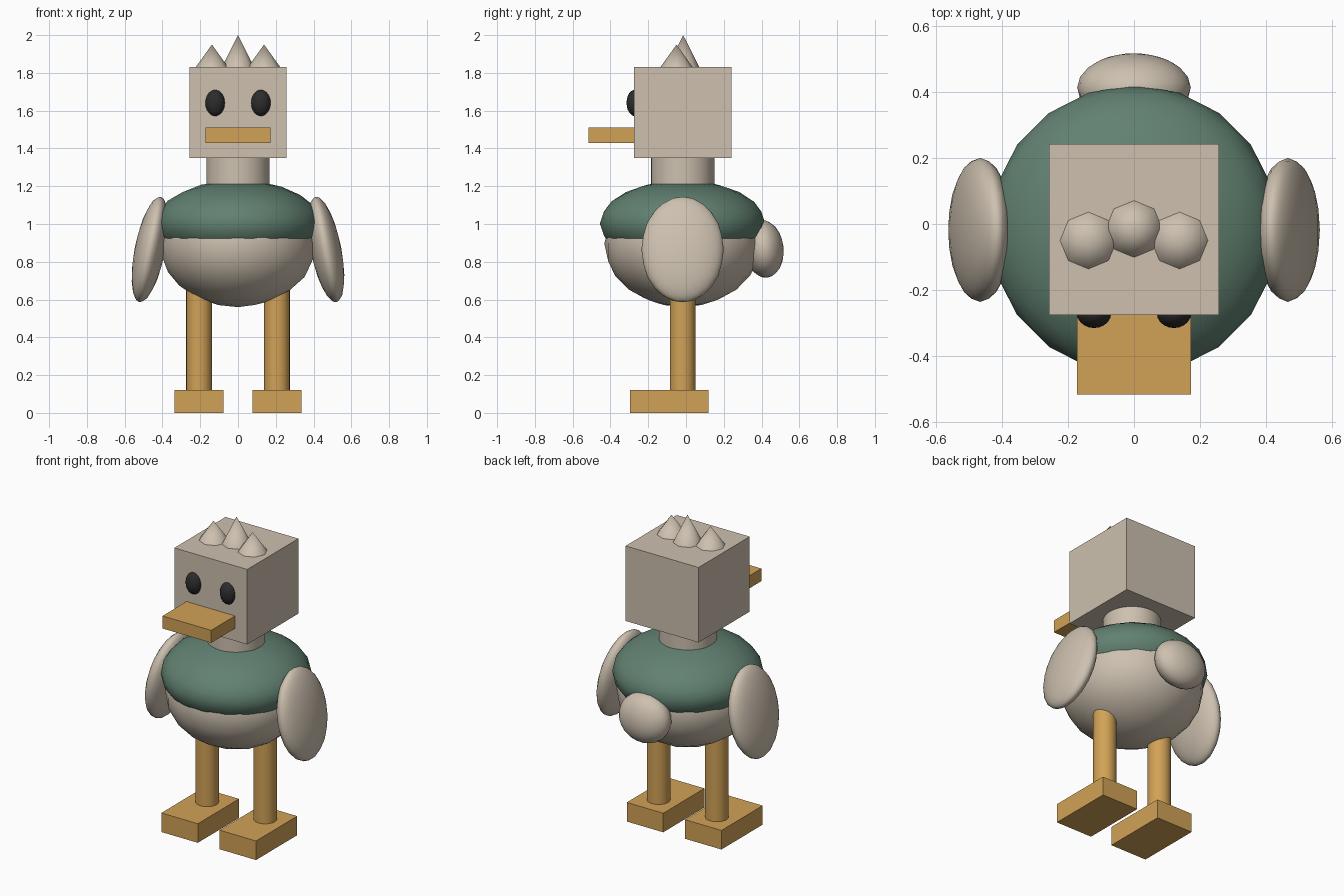
import bpy
from math import radians

cube = bpy.data.objects.get("Cube")
if cube:
    bpy.data.objects.remove(cube, do_unlink=True)


def material(name, rgb):
    mat = bpy.data.materials.new(name)
    mat.use_nodes = True
    color = (*rgb, 1)
    mat.diffuse_color = color
    bsdf = next(n for n in mat.node_tree.nodes if n.type == 'BSDF_PRINCIPLED')
    bsdf.inputs["Base Color"].default_value = color
    bsdf.inputs["Roughness"].default_value = 0.8
    return mat


cream = material("cream", (0.61, 0.53, 0.43))
orange = material("orange", (0.64, 0.36, 0.095))
green = material("green", (0.12, 0.22, 0.165))
black = material("black", (0.025, 0.025, 0.025))

MID = -0.018  # y of the body axis


def finish(name, mat, smooth=True):
    ob = bpy.context.object
    ob.name = ob.data.name = name
    ob.data.materials.append(mat)
    if smooth:
        bpy.ops.object.shade_smooth_by_angle(angle=radians(45))
    return ob


def blob(name, mat, center, radii, tilt=(0, 0, 0)):
    bpy.ops.mesh.primitive_ico_sphere_add(subdivisions=3, radius=1, location=center,
                                          rotation=[radians(a) for a in tilt])
    bpy.context.object.scale = radii
    return finish(name, mat)


def box(name, mat, low, high):
    bpy.ops.mesh.primitive_cube_add(size=1, location=[(a + b) / 2 for a, b in zip(low, high)])
    bpy.context.object.scale = [b - a for a, b in zip(low, high)]
    return finish(name, mat, smooth=False)


def post(name, mat, x, radius, z0, z1):
    bpy.ops.mesh.primitive_cylinder_add(vertices=32, radius=radius, depth=z1 - z0,
                                        location=(x, MID, (z0 + z1) / 2))
    return finish(name, mat)


def spike(name, x, y, top):
    base = 1.83
    bpy.ops.mesh.primitive_cone_add(vertices=8, radius1=0.086, radius2=0, depth=top - base,
                                    location=(x, y, (top + base) / 2))
    return finish(name, cream)


# Body, coloured chest band, tail
blob("body", cream, (0, MID, 0.895), (0.414, 0.414, 0.335))
blob("chest_band", green, (0, MID, 1.002), (0.438, 0.438, 0.23))
blob("tail", cream, (0, 0.413, 0.868), (0.172, 0.104, 0.153), (6, 0, 0))

# Neck, head, beak, crest
post("neck", cream, 0, 0.168, 1.1, 1.38)
box("head", cream, (-0.258, -0.275, 1.35), (0.258, 0.242, 1.83))
box("beak", orange, (-0.172, -0.517, 1.43), (0.172, -0.2, 1.51))
spike("middle_crest_spike", 0, -0.015, 2.0)

# Paired parts
for side, s in (("left", 1), ("right", -1)):
    blob(side + "_eye", black, (s * 0.121, -0.27, 1.641), (0.052, 0.045, 0.07))
    spike(side + "_crest_spike", s * 0.138, -0.05, 1.95)
    blob(side + "_wing", cream, (s * 0.466, MID, 0.865), (0.081, 0.218, 0.285), (0, -s * 11.3, 0))
    post(side + "_leg", orange, s * 0.206, 0.068, 0.1, 0.72)
    box(side + "_foot", orange, (s * 0.206 - 0.129, -0.296, 0), (s * 0.206 + 0.129, 0.12, 0.122))
